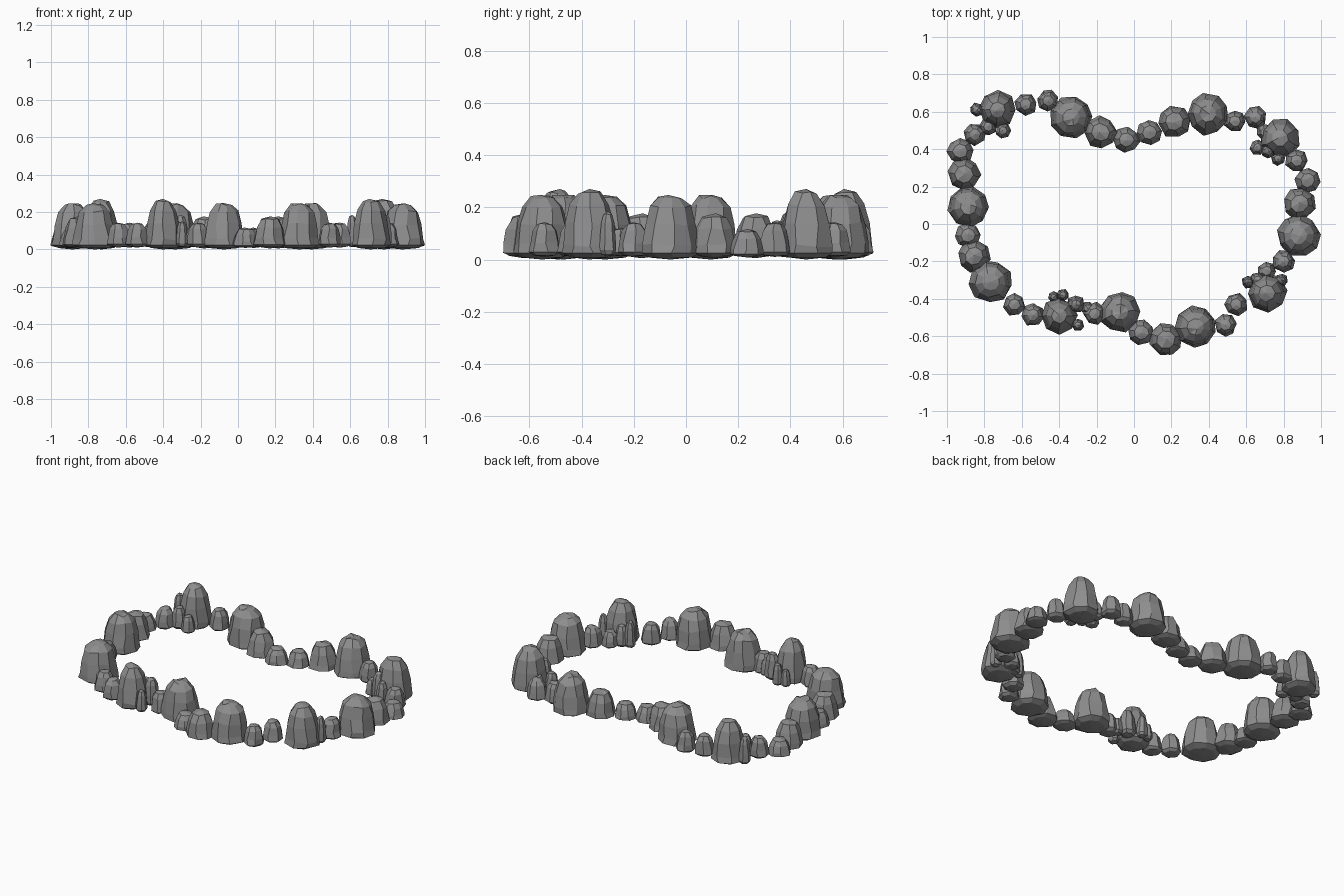
import bpy
import bmesh
import math
import random

random.seed(7)

cube = bpy.data.objects.get("Cube")
if cube:
    bpy.data.objects.remove(cube, do_unlink=True)

# Single stone colour
stone = bpy.data.materials.new("grey_stone")
stone.use_nodes = True
stone_colour = (0.27, 0.27, 0.27, 1.0)
stone.diffuse_color = stone_colour
shader = stone.node_tree.nodes["Principled BSDF"]
shader.inputs["Base Color"].default_value = stone_colour
shader.inputs["Roughness"].default_value = 0.9


def rock_mesh(name, height, floor, profile, sides):
    """Loft a chipped stone of unit radius from (radius, height share) rings."""
    bm = bmesh.new()
    rings = []
    wobble = [random.uniform(0.94, 1.04) for _ in range(sides)]
    for index, (radius, share) in enumerate(profile):
        ring = []
        low = index < 2
        for side in range(sides):
            angle = math.tau * (side + random.uniform(-0.12, 0.12)) / sides
            reach = radius * wobble[side] * random.uniform(0.96, 1.04)
            lift = 0 if low else random.uniform(-0.03, 0.03)
            ring.append(bm.verts.new((reach * math.cos(angle),
                                      reach * math.sin(angle),
                                      floor + (share + lift) * (height - floor))))
        rings.append(ring)
    for lower, upper in zip(rings, rings[1:]):
        for i in range(sides):
            j = (i + 1) % sides
            bm.faces.new((lower[i], lower[j], upper[j], upper[i]))
    # Close with shallow points below and above
    bottom = bm.verts.new((0, 0, floor))
    top = bm.verts.new((random.uniform(-0.1, 0.1), random.uniform(-0.1, 0.1), height))
    for i in range(sides):
        j = (i + 1) % sides
        bm.faces.new((bottom, rings[0][j], rings[0][i]))
        bm.faces.new((top, rings[-1][i], rings[-1][j]))
    bmesh.ops.recalc_face_normals(bm, faces=bm.faces)
    mesh = bpy.data.meshes.new(name)
    bm.to_mesh(mesh)
    bm.free()
    mesh.materials.append(stone)
    return mesh


def place(name, variants, spots):
    """Stand turned copies of the stones at (x, y, radius)."""
    for number, (x, y, radius) in enumerate(spots, 1):
        rock = bpy.data.objects.new(f"{name}_{number}", variants[number % len(variants)])
        rock.location = (x, y, 0)
        rock.scale = (radius, radius, 1)
        rock.rotation_euler.z = random.uniform(0, math.tau)
        bpy.context.collection.objects.link(rock)


# Ring profiles, from the underside to the shoulder
spire = [(0.7, 0.03), (1, 0.09), (0.98, 0.2), (0.88, 0.5), (0.72, 0.77), (0.42, 0.95)]
dome = [(0.7, 0.03), (1, 0.1), (0.97, 0.24), (0.87, 0.55), (0.72, 0.82), (0.4, 0.97)]
boulder = [(0.7, 0.05), (1, 0.12), (0.95, 0.3), (0.8, 0.65), (0.55, 0.91)]
pebble = [(0.7, 0.04), (1, 0.14), (0.93, 0.4), (0.78, 0.75), (0.5, 0.94)]

# Tall spires at the four corners
place("spire_rock",
      [rock_mesh("spire", 0.27, 0, spire, 8) for _ in range(2)],
      [(-0.73, 0.61, 0.1), (-0.4, -0.49, 0.1), (0.71, -0.37, 0.105), (0.78, 0.46, 0.11)])

# Broad domed rocks
place("dome_rock",
      [rock_mesh("dome", 0.247, 0, dome, 9) for _ in range(3)],
      [(-0.335, 0.57, 0.115), (0.395, 0.59, 0.112), (0.88, -0.06, 0.115),
       (0.33, -0.55, 0.112), (-0.075, -0.47, 0.11), (-0.765, -0.31, 0.115),
       (-0.885, 0.095, 0.11)])

# Middle sized boulders
place("boulder",
      [rock_mesh("boulder", 0.177, 0.005, boulder, 8) for _ in range(2)],
      [(-0.18, 0.49, 0.088), (0.215, 0.55, 0.088), (0.885, 0.11, 0.088),
       (0.17, -0.62, 0.09), (-0.855, -0.17, 0.088), (-0.91, 0.265, 0.088)])

# Small upright stones
place("small_stone",
      [rock_mesh("small_stone", 0.143, 0.01, pebble, 7) for _ in range(2)],
      [(-0.58, 0.64, 0.062), (-0.46, 0.66, 0.06), (0.54, 0.55, 0.06),
       (0.65, 0.57, 0.063), (0.87, 0.34, 0.063), (0.8, -0.2, 0.063),
       (0.545, -0.43, 0.064), (0.49, -0.54, 0.062), (-0.21, -0.48, 0.062),
       (-0.54, -0.485, 0.064), (-0.64, -0.43, 0.062), (-0.85, 0.48, 0.062)])

# Low rounded stones
place("low_stone",
      [rock_mesh("low_stone", 0.117, 0.008, boulder, 8) for _ in range(2)],
      [(0.04, -0.58, 0.07), (0.93, 0.235, 0.07), (-0.04, 0.45, 0.07),
       (0.085, 0.49, 0.07), (-0.93, 0.39, 0.07), (-0.885, -0.06, 0.07)])

# Slim shards gathered around each spire
place("shard",
      [rock_mesh("shard", height, 0.012, pebble, 7) for height in (0.15, 0.12, 0.185)],
      [(0.66, 0.41, 0.042), (0.72, 0.39, 0.042), (0.77, 0.35, 0.04), (0.7, 0.49, 0.045),
       (-0.84, 0.61, 0.038), (-0.78, 0.52, 0.05), (-0.7, 0.5, 0.042),
       (0.61, -0.31, 0.035), (0.66, -0.3, 0.045), (0.71, -0.25, 0.05), (0.79, -0.3, 0.035),
       (-0.38, -0.38, 0.035), (-0.43, -0.39, 0.03), (-0.31, -0.43, 0.05),
       (-0.3, -0.54, 0.035), (-0.25, -0.45, 0.035)])
